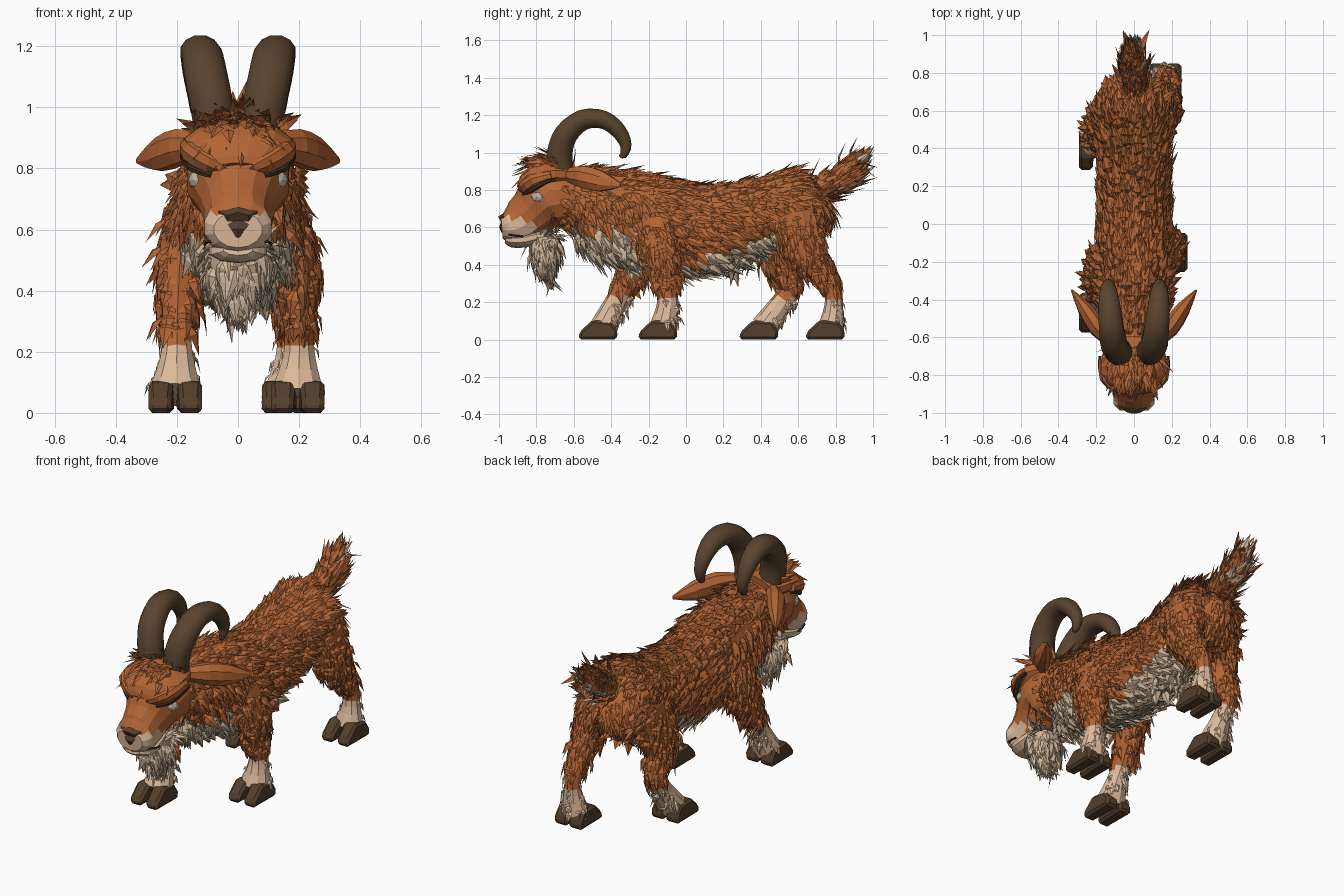
import bpy, bmesh, math, random
from mathutils import Vector

random.seed(4)
if "Cube" in bpy.data.objects:
    bpy.data.objects.remove(bpy.data.objects["Cube"])


def material(name, rgb):
    m = bpy.data.materials.new(name)
    m.use_nodes = True
    m.diffuse_color = (*rgb, 1)
    m.node_tree.nodes["Principled BSDF"].inputs["Base Color"].default_value = (*rgb, 1)
    return m


RUST = material("rust fur", (0.45, 0.13, 0.036))
CREAM = material("cream hair", (0.72, 0.49, 0.33))
TAN = material("pale tan fur", (0.62, 0.46, 0.32))
HORN = material("horn brown", (0.10, 0.056, 0.027))
HOOF = material("hoof brown", (0.088, 0.050, 0.025))
DARK = material("dark brown", (0.05, 0.028, 0.016))
EYE = material("eye grey", (0.50, 0.44, 0.36))


def finish(name, bm, mats, rule=None):
    """Turn a bmesh into an object, colouring faces by a rule on centre."""
    bm.normal_update()
    if rule:
        for f in bm.faces:
            f.material_index = rule(f.calc_center_median())
    me = bpy.data.meshes.new(name)
    bm.to_mesh(me)
    bm.free()
    for m in mats:
        me.materials.append(m)
    ob = bpy.data.objects.new(name, me)
    bpy.context.collection.objects.link(ob)
    return ob


def spline(pts, steps):
    """Catmull-Rom through tuples of any length."""
    pts = [pts[0]] + list(pts) + [pts[-1]]
    out = []
    for a, b, c, d in zip(pts, pts[1:], pts[2:], pts[3:]):
        for i in range(steps):
            t = i / steps
            out.append([q + 0.5 * t * (r - p + t * (2*p - 5*q + 4*r - s + t * (3*(q - r) + s - p)))
                        for p, q, r, s in zip(a, b, c, d)])
    return out + [list(pts[-1])]


def tube(name, pts, mats, sides=10, steps=2, rule=None):
    """Loft oval rings along a path of (x, y, z, side radius, other radius)."""
    pts = spline(pts, steps)
    bm = bmesh.new()
    rings = []
    for i, (x, y, z, ru, rv) in enumerate(pts):
        t = (Vector(pts[min(i + 1, len(pts) - 1)][:3]) - Vector(pts[max(i - 1, 0)][:3])).normalized()
        u = Vector((1, 0, 0))
        u = (u - t * u.dot(t)).normalized()
        v = t.cross(u)
        rings.append([bm.verts.new(Vector((x, y, z)) + u * ru * math.cos(a) + v * rv * math.sin(a))
                      for a in (math.tau * (k + 0.5) / sides for k in range(sides))])
    for a, b in zip(rings, rings[1:]):
        for k in range(sides):
            j = (k + 1) % sides
            bm.faces.new((a[k], a[j], b[j], b[k]))
    bm.faces.new(rings[0][::-1])
    bm.faces.new(rings[-1])
    return finish(name, bm, mats, rule)


def fur(name, base, count, length, width, flow, mats, rule=None, keep=None, lift=0.25):
    """Scatter folded, pointed tufts over a base mesh along a flow direction."""
    src = bmesh.new()
    src.from_mesh(base.data)
    bmesh.ops.triangulate(src, faces=src.faces[:])
    src.normal_update()
    bm = bmesh.new()
    for f in random.choices(src.faces[:], [f.calc_area() for f in src.faces], k=count):
        a, b = sorted((random.random(), random.random()))
        p, q, r = (v.co for v in f.verts)
        pos, n = p * a + q * (b - a) + r * (1 - b), f.normal
        if keep and not keep(pos, n):
            continue
        d = Vector(flow(pos, n)).normalized()
        d = d - n * d.dot(n) * 0.9 + Vector([random.gauss(0, 0.14) for _ in "xyz"])
        d = (d.normalized() + n * lift * random.uniform(0.4, 1.3)).normalized()
        s = d.cross(n).normalized()
        size = length * random.uniform(0.7, 1.25)
        w = width * random.uniform(0.7, 1.2) / 2
        up = s.cross(d)
        mid = pos + d * size * 0.4
        root, left, ridge, right, tip = [bm.verts.new(c) for c in (
            pos - n * 0.01, mid - s * w, mid + up * w * 0.4, mid + s * w, pos + d * size - n * size * 0.08)]
        index = rule(pos, n) if rule else 0
        for tri in ((root, right, ridge), (right, tip, ridge), (ridge, tip, left), (root, ridge, left)):
            bm.faces.new(tri).material_index = index
    src.free()
    return finish(name, bm, mats)


def ball(name, loc, scale, mat):
    bm = bmesh.new()
    bmesh.ops.create_icosphere(bm, subdivisions=2, radius=1)
    for v in bm.verts:
        v.co = Vector(loc) + Vector([c * s for c, s in zip(v.co, scale)])
    return finish(name, bm, [mat])


# Body and its coat
def underside(p, n=None):
    if p.y > 0.45:
        return 0
    limit = 0.44 + 0.34 * max(p.y, 0) if p.y > -0.22 else 0.62
    return int(p.z < limit)


body = tube("body", [(0, .735, .75, .05, .06), (0, .695, .72, .14, .13), (0, .57, .70, .20, .195),
                     (0, .40, .67, .18, .175), (0, .20, .61, .175, .215), (0, .0, .59, .18, .235),
                     (0, -.2, .63, .20, .24), (0, -.4, .67, .18, .24), (0, -.53, .74, .16, .18),
                     (0, -.66, .78, .13, .13)], [RUST, TAN], 14, 2, underside)


def body_flow(p, n):
    if p.y < -0.2 and n.z < 0.4:
        return (n.x * 0.2, 0.5, -1)
    if n.y > 0.4:
        return (n.x, 0.2, -1)
    return (0, 1, -0.5 * (1 - n.z))


fur("body_fur", body, 2300, .12, .052, body_flow, [RUST, TAN], underside)
fur("mane_ridge", body, 800, .12, .045, lambda p, n: (0, 1, 0.1), [RUST], None,
    lambda p, n: n.z > 0.75, 0.38)

# Legs, socks and cloven hooves
legs = {
    "front_left": [(.15, -.17, .64, .07, .12), (.185, -.15, .50, .075, .11), (.195, -.12, .36, .06, .085),
                   (.20, -.10, .25, .05, .058), (.20, -.10, .17, .058, .06), (.195, -.12, .065, .09, .075)],
    "front_right": [(-.15, -.22, .64, .07, .12), (-.185, -.24, .50, .075, .11), (-.195, -.30, .36, .058, .08),
                    (-.20, -.35, .25, .05, .058), (-.20, -.39, .17, .058, .062), (-.205, -.44, .065, .09, .075)],
    "rear_left": [(.13, .58, .66, .10, .14), (.165, .63, .50, .08, .115), (.17, .71, .38, .055, .075),
                  (.17, .78, .28, .045, .05), (.17, .79, .18, .05, .05), (.165, .775, .065, .085, .07)],
    "rear_right": [(-.13, .56, .66, .10, .15), (-.175, .49, .48, .08, .125), (-.19, .53, .36, .06, .08),
                   (-.20, .56, .27, .047, .055), (-.20, .50, .18, .052, .06), (-.205, .42, .065, .085, .075)],
}
HOOF_SIDE = [(-.125, 0), (.08, 0), (.085, .04), (.05, .09), (-.05, .10), (-.12, .035)]
sock = lambda p, n=None: int(p.z < 0.225)
for name, path in legs.items():
    leg = tube(name + "_leg", path, [RUST, CREAM], 10, 3, sock)
    fur(name + "_fur", leg, 330, .10, .046, lambda p, n: (0, .25, -1), [RUST], None,
        lambda p, n: p.z > 0.29, 0.2)
    fur(name + "_sock_tufts", leg, 220, .07, .032, lambda p, n: (0, .3, -1), [CREAM], None,
        lambda p, n: 0.1 < p.z < 0.25 and n.y > -0.3)
    bm = bmesh.new()
    for side in (-1, 1):
        outer, inner = [], []
        for y, z in HOOF_SIDE:
            w = (0.11 - 0.2 * z) * (1 - 18 * (y + 0.02) ** 2)
            spread = side * (0.004 - 0.08 * min(y, 0))
            for ring, x in ((inner, spread), (outer, side * w)):
                ring.append(bm.verts.new((path[-1][0] + x, path[-1][1] - 0.01 + y, z + 0.005 * (z > 0))))
        n = len(outer)
        bm.faces.new(inner)
        bm.faces.new(outer[::-1])
        for i in range(n):
            j = (i + 1) % n
            bm.faces.new((inner[j], inner[i], outer[i], outer[j]))
    bmesh.ops.recalc_face_normals(bm, faces=bm.faces[:])
    hoof = finish(name + "_hoof", bm, [HOOF])
    bevel = hoof.modifiers.new("soft_edge", "BEVEL")
    bevel.width, bevel.segments = 0.014, 1

# Tail, fanning out to pale tips
tail = tube("tail", [(0, .67, .78, .05, .05), (0, .77, .82, .05, .05), (0, .85, .88, .05, .06),
                     (0, .90, .94, .02, .03)], [RUST], 8)
fur("tail_fur", tail, 230, .13, .045, lambda p, n: (n.x * .3, .75, .55 + n.z * .45), [RUST, TAN],
    lambda p, n: int(p.y > 0.76 and random.random() < (0.6 if n.z < -0.2 else 0.15)), None, 0.35)

# Head: cream muzzle, rust face
head = tube("head", [(0, -.54, .78, .12, .13), (0, -.66, .765, .165, .165), (0, -.75, .745, .165, .165),
                     (0, -.82, .68, .125, .135), (0, -.89, .625, .108, .12), (0, -.945, .605, .112, .095),
                     (0, -.985, .60, .08, .06)], [RUST, CREAM], 14, 3,
            lambda p: int(p.y < -0.81 and p.z < 0.645 - 0.15 * (p.y + 0.9)))
tube("lower_jaw", [(0, -.76, .56, .08, .04), (0, -.86, .535, .10, .042), (0, -.93, .53, .09, .038),
                   (0, -.965, .535, .05, .02)], [CREAM], 10)
tube("nose", [(0, -.94, .655, .08, .025), (0, -.975, .645, .072, .028), (0, -.992, .635, .04, .025)], [HOOF], 6, 1)
tube("nose_groove", [(0, -.975, .625, .05, .015), (0, -.987, .60, .025, .012), (0, -.98, .575, .008, .008)],
     [HOOF], 6, 1)
tube("forehead", [(0, -.60, .88, .13, .07), (0, -.70, .885, .175, .075), (0, -.79, .87, .175, .075),
                  (0, -.85, .835, .14, .055), (0, -.88, .80, .08, .03)], [RUST], 12)

# Paired face parts
for s, tag in ((1, "left"), (-1, "right")):
    tube(tag + "_brow", [(s * .02, -.865, .805, .03, .03), (s * .09, -.86, .815, .03, .04),
                         (s * .155, -.81, .85, .03, .04), (s * .17, -.72, .875, .02, .025)], [RUST], 8)
    tube(tag + "_brow_line", [(s * .085, -.87, .778, .014, .01), (s * .145, -.825, .80, .016, .014),
                              (s * .178, -.76, .84, .014, .014), (s * .18, -.70, .855, .008, .006)], [DARK], 6)
    ball(tag + "_eye", (s * .118, -.785, .762), (.046, .045, .036), EYE)
    tube(tag + "_mouth_line", [(s * .02, -.975, .567, .006, .005), (s * .098, -.94, .56, .006, .005),
                               (s * .108, -.87, .55, .006, .005)], [DARK], 6)
    tube(tag + "_ear", [(s * .12, -.62, .88, .035, .04), (s * .19, -.55, .87, .05, .062),
                        (s * .26, -.45, .845, .04, .058), (s * .33, -.35, .825, .005, .01)], [RUST], 8)
    horn = tube(tag + "_horn", [(s * .075, -.675, .90, .07, .075), (s * .085, -.675, 1.0, .072, .07),
                                (s * .105, -.64, 1.10, .072, .065), (s * .12, -.55, 1.175, .068, .057),
                                (s * .13, -.44, 1.175, .06, .05), (s * .135, -.36, 1.115, .047, .043),
                                (s * .135, -.322, 1.04, .032, .032), (s * .135, -.335, .985, .02, .02),
                                (s * .135, -.355, .99, .008, .008)], [HORN], 12, 3)
    bpy.ops.object.select_all(action="DESELECT")
    horn.select_set(True)
    bpy.context.view_layer.objects.active = horn
    bpy.ops.object.shade_smooth_by_angle(angle=math.radians(40))

# Fringe, cheek fur and beard
fringe = ball("crown", (0, -.72, .90), (.13, .11, .065), RUST)
fur("fringe", fringe, 190, .13, .046, lambda p, n: (n.x * .6, -1, .25 - (p.y < -.77) * .8), [RUST], None,
    lambda p, n: n.z > -0.1, 0.5)
fur("cheek_fur", head, 220, .10, .045, lambda p, n: (0, .7, -.7), [RUST], None,
    lambda p, n: p.y > -0.68 and n.z < 0.7)
beard = tube("beard", [(0, -.76, .55, .10, .08), (0, -.755, .47, .095, .07), (0, -.745, .40, .06, .045),
                       (0, -.735, .35, .02, .02)], [TAN], 8)
fur("beard_hair", beard, 260, .115, .042, lambda p, n: (n.x * .15, .15, -1), [TAN], None, None, 0.2)
